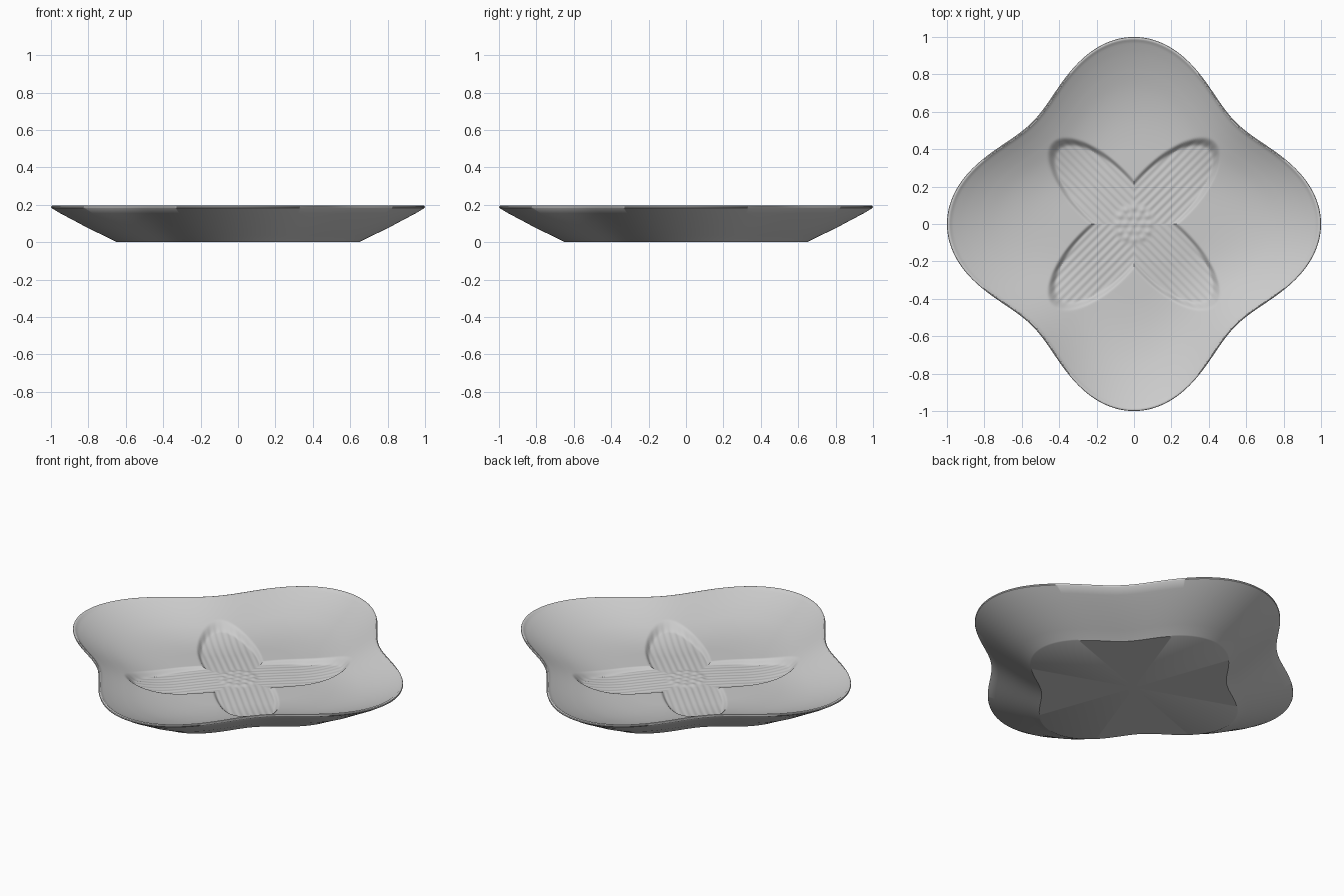
import bpy, bmesh, math
from math import cos, sin, pi, exp

cube = bpy.data.objects.get("Cube")
if cube:
    bpy.data.objects.remove(cube)

mat = bpy.data.materials.new("light_grey_ceramic")
mat.use_nodes = True
grey = (0.6, 0.6, 0.6, 1)
mat.diffuse_color = grey
mat.node_tree.nodes["Principled BSDF"].inputs["Base Color"].default_value = grey

SEGMENTS = 480

# Section points: (fraction of the outline, height)
INNER = [(0, .07), (.4, .07), (.52, .074), (.62, .084), (.72, .102),
         (.82, .129), (.9, .156), (.96, .18), (.98, .189)]
RIM = [(.986, .194), (.992, .195), (.998, .193), (1, .188), (.998, .183)]
OUTER = [(.95, .154), (.88, .117), (.8, .074), (.72, .036), (.655, .004), (.648, 0)]


def smooth(t):
    t = max(0, min(1, t))
    return t * t * (3 - 2 * t)


def outline(a):
    """Four-lobed outline radius."""
    return 0.885 + 0.115 * cos(4 * a)


def bowl(s):
    """Height of the inner bowl, by smooth interpolation of its section."""
    n = len(INNER)
    slope = [0] + [(INNER[i + 1][1] - INNER[i - 1][1]) / (INNER[i + 1][0] - INNER[i - 1][0])
                   for i in range(1, n - 1)] + [0.45]
    slope[1] = 0
    for i in range(n - 1):
        (s0, z0), (s1, z1) = INNER[i], INNER[i + 1]
        if s <= s1:
            h = s1 - s0
            t = (s - s0) / h
            k = smooth(t)
            return (z0 * (1 - k) + z1 * k + h * slope[i] * t * (1 - t) ** 2
                    - h * slope[i + 1] * t * t * (1 - t))
    return INNER[-1][1]


# Stamens: a centre dot and two rings
DOTS = [(0, 0)]
for radius, count in ((.045, 6), (.085, 12)):
    DOTS += [(radius * cos(2 * pi * i / count), radius * sin(2 * pi * i / count))
             for i in range(count)]


def flower(x, y):
    """Relief of the sunken flower, with ribbed petals on the diagonals."""
    r = math.hypot(x, y)
    u, v = (abs(x) + abs(y)) / 2 ** .5, (abs(x) - abs(y)) / 2 ** .5
    edge = 1 - math.hypot((u - .23) / .39, v / .172)
    inside = smooth(edge / .16)
    if u < .16:
        inside = max(inside, smooth((.2 - r) / .06))
    z = -inside * (.012 + .018 * smooth(u / .62))
    z += .0014 * inside * cos(2 * pi * v / .034) * smooth((r - .09) / .04)
    if r < .13:
        z += sum(.006 * exp(-((x - p) ** 2 + (y - q) ** 2) / .0003) for p, q in DOTS)
    return z


# Dish: rings swept round the lobed outline
bm = bmesh.new()


def ring(s, height):
    verts = []
    for i in range(SEGMENTS):
        a = 2 * pi * i / SEGMENTS
        r = s * outline(a)
        x, y = r * cos(a), r * sin(a)
        verts.append(bm.verts.new((x, y, height + (flower(x, y) if s < .85 else 0))))
    return verts


def base_ring(s, height):
    return [bm.verts.new((s * outline(a) * cos(a), s * outline(a) * sin(a), height))
            for a in (2 * pi * i / SEGMENTS for i in range(SEGMENTS))]


fractions = [.008 * i for i in range(1, 105)] + [.85, .87, .89, .91, .93, .95, .965, .98]
rings = [ring(s, bowl(s)) for s in fractions]
rings += [base_ring(s, z) for s, z in RIM + OUTER]

for a, b in zip(rings, rings[1:]):
    for i in range(SEGMENTS):
        j = (i + 1) % SEGMENTS
        bm.faces.new((a[i], b[i], b[j], a[j]))

# Close the middle of the floor and the flat foot
top = bm.verts.new((0, 0, bowl(0) + flower(0, 0)))
foot = bm.verts.new((0, 0, 0))
for i in range(SEGMENTS):
    j = (i + 1) % SEGMENTS
    bm.faces.new((top, rings[0][i], rings[0][j]))
    bm.faces.new((foot, rings[-1][j], rings[-1][i]))

mesh = bpy.data.meshes.new("flower_dish")
bm.to_mesh(mesh)
bm.free()
mesh.materials.append(mat)
dish = bpy.data.objects.new("flower_dish", mesh)
bpy.context.collection.objects.link(dish)

bpy.ops.object.select_all(action="DESELECT")
dish.select_set(True)
bpy.context.view_layer.objects.active = dish
bpy.ops.object.shade_smooth_by_angle(angle=math.radians(35))
